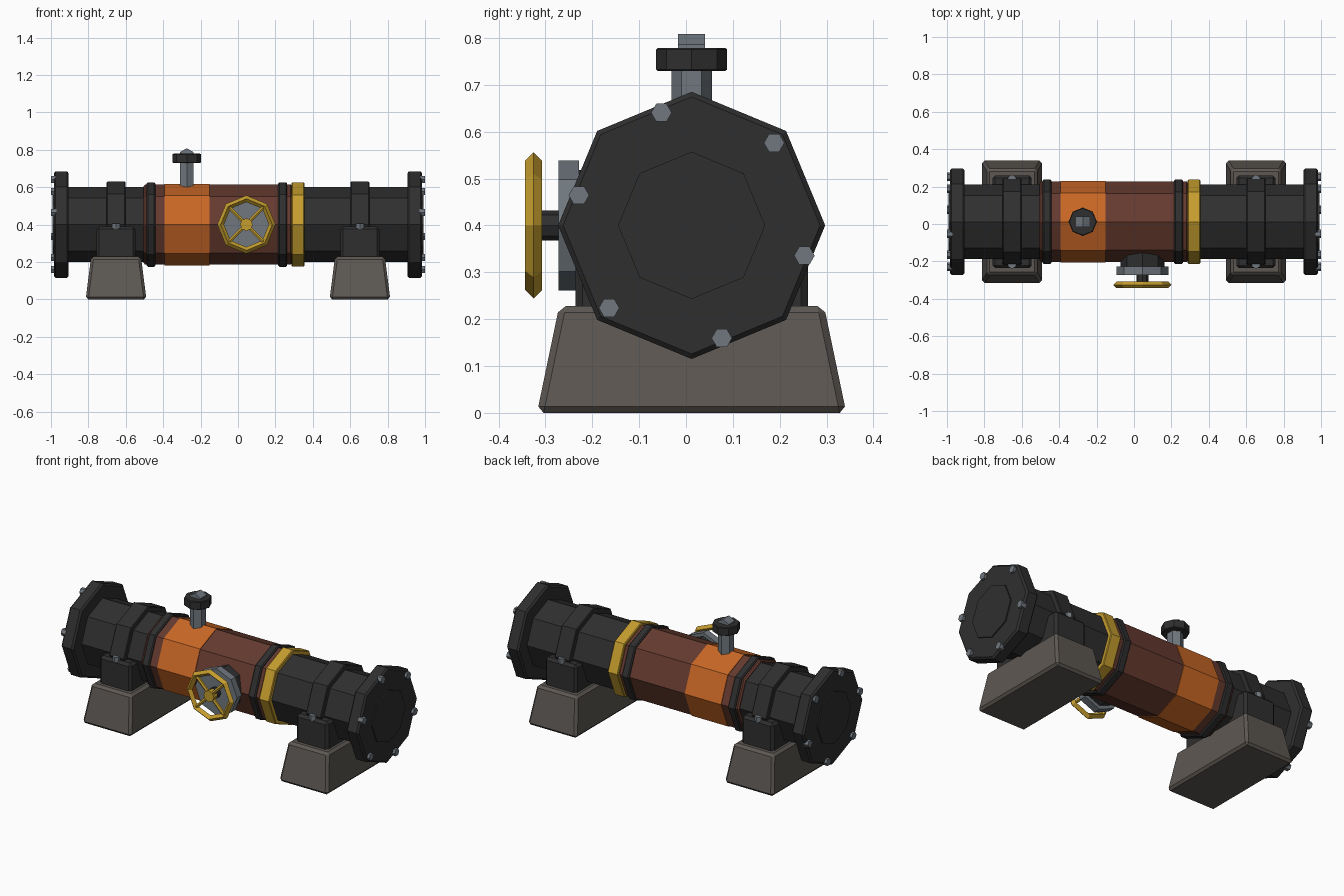
import bpy, bmesh
from math import pi, radians, cos, sin
from mathutils import Matrix, Vector

cube = bpy.data.objects.get("Cube")
if cube:
    bpy.data.objects.remove(cube, do_unlink=True)

CY, CZ = 0.012, 0.4          # pipe axis
ROT = {'X': Matrix.Rotation(pi / 2, 4, 'Y'),
       'Y': Matrix.Rotation(pi / 2, 4, 'X'),
       'Z': Matrix.Identity(4)}


def material(name, rgb):
    m = bpy.data.materials.new(name)
    m.use_nodes = True
    m.diffuse_color = (*rgb, 1)
    m.node_tree.nodes["Principled BSDF"].inputs["Base Color"].default_value = (*rgb, 1)
    return m


IRON = material("dark iron", (0.028, 0.028, 0.028))
BROWN = material("rust brown", (0.13, 0.043, 0.028))
ORANGE = material("orange paint", (0.58, 0.135, 0.018))
GOLD = material("yellow paint", (0.56, 0.34, 0.027))
STEEL = material("steel", (0.16, 0.185, 0.21))
STONE = material("concrete", (0.11, 0.097, 0.086))


def finish(name, bm, mat, bevel=0):
    bmesh.ops.recalc_face_normals(bm, faces=bm.faces)
    me = bpy.data.meshes.new(name)
    bm.to_mesh(me)
    bm.free()
    me.materials.append(mat)
    ob = bpy.data.objects.new(name, me)
    bpy.context.collection.objects.link(ob)
    if bevel:
        mod = ob.modifiers.new("Bevel", 'BEVEL')
        mod.width = bevel
        mod.segments = 1
        mod.limit_method = 'ANGLE'
        mod.angle_limit = radians(60)
    return ob


def prism(name, axis, centre, r, length, mat, sides=8, bevel=0):
    bm = bmesh.new()
    bmesh.ops.create_cone(bm, cap_ends=True, segments=sides, radius1=r, radius2=r,
                          depth=length, matrix=Matrix.Translation(centre) @ ROT[axis])
    return finish(name, bm, mat, bevel)


def ring(name, x0, x1, r, mat, bevel=0):
    """Octagonal section of the pipe between two x positions."""
    return prism(name, 'X', ((x0 + x1) / 2, CY, CZ), r, abs(x1 - x0), mat, bevel=bevel)


def block(name, centre, size, mat, top=(1, 1), bevel=0):
    """Box whose top face is scaled by the top factors."""
    bm = bmesh.new()
    bmesh.ops.create_cube(bm, size=1)
    for v in bm.verts:
        if v.co.z > 0:
            v.co.x *= top[0]
            v.co.y *= top[1]
        v.co = Vector(centre) + v.co * Vector(size)
    return finish(name, bm, mat, bevel)


# Vector * Vector is a dot product, so scale componentwise here
def block(name, centre, size, mat, top=(1, 1), bevel=0):
    bm = bmesh.new()
    bmesh.ops.create_cube(bm, size=1)
    for v in bm.verts:
        if v.co.z > 0:
            v.co.x *= top[0]
            v.co.y *= top[1]
    bmesh.ops.scale(bm, vec=size, verts=bm.verts)
    bmesh.ops.translate(bm, vec=centre, verts=bm.verts)
    return finish(name, bm, mat, bevel)


# Central tank with its painted sleeve and bands
ring("tank", -0.505, 0.29, 0.214, BROWN, 0.008)
ring("orange_sleeve", -0.393, -0.152, 0.218, ORANGE)
ring("right_band", -0.488, -0.442, 0.226, IRON, 0.006)
ring("left_band", 0.215, 0.262, 0.226, IRON, 0.006)
ring("yellow_band", 0.287, 0.355, 0.225, GOLD, 0.004)

# Mirrored ends: pipe, flange, clamp, saddle and footing
for side, s in (("right", -1), ("left", 1)):
    ring(side + "_pipe", s * 0.28, s * 0.92, 0.2, IRON)
    ring(side + "_flange", s * 0.905, s * 0.985, 0.285, IRON, 0.01)
    ring(side + "_end_disc", s * 0.97, s * 0.992, 0.157, IRON)
    for i in range(6):
        a = radians(45 + 60 * i)
        prism(f"{side}_flange_bolt_{i + 1}", 'X',
              (s * 0.985, CY + 0.249 * cos(a), CZ + 0.249 * sin(a)), 0.022, 0.03, STEEL, 6)
    x = s * 0.652
    ring(side + "_clamp", x - 0.05, x + 0.05, 0.23, IRON, 0.004)
    block(side + "_saddle", (x, CY, 0.285), (0.21, 0.496, 0.21), IRON, bevel=0.015)
    for end, t in (("front", -1), ("back", 1)):
        prism(f"{side}_{end}_clamp_bolt", 'Z', (x, CY + t * 0.228, 0.392), 0.024, 0.03, STEEL, 6)
    block(side + "_footing", (x, CY, 0.114), (0.325, 0.66, 0.228), STONE,
          top=(0.82, 0.856), bevel=0.014)

# Upper valve
VX = -0.274
prism("upper_valve_stem", 'Z', (VX, CY, 0.66), 0.043, 0.16, STEEL, 6)
prism("upper_valve_cap", 'Z', (VX, CY, 0.754), 0.076, 0.05, IRON, bevel=0.004)
prism("upper_valve_nut", 'Y', (VX, CY, 0.765), 0.043, 0.058, STEEL, 6)

# Front valve housing
WX, WY = 0.045, -0.325
prism("front_valve_collar", 'Y', (WX, -0.18, CZ), 0.118, 0.1, IRON)
prism("front_valve_housing", 'Y', (WX, -0.25, CZ), 0.139, 0.043, STEEL)
prism("front_valve_stem", 'Y', (WX, -0.28, CZ), 0.032, 0.09, IRON)

# Handwheel: octagonal rim with a diamond section, spokes and hub
bm = bmesh.new()
loops = []
for i in range(8):
    a = i * pi / 4
    loop = []
    for j in range(4):
        r = 0.138 + 0.018 * cos(j * pi / 2)
        loop.append(bm.verts.new((WX + r * cos(a), WY + 0.018 * sin(j * pi / 2),
                                  CZ + r * sin(a))))
    loops.append(loop)
for i in range(8):
    p, q = loops[i], loops[(i + 1) % 8]
    for j in range(4):
        k = (j + 1) % 4
        bm.faces.new((p[j], p[k], q[k], q[j]))
finish("handwheel_rim", bm, GOLD)
for i, angle in enumerate((45, -45)):
    bm = bmesh.new()
    bmesh.ops.create_cone(bm, cap_ends=True, segments=6, radius1=0.011, radius2=0.011,
                          depth=0.26, matrix=Matrix.Translation((WX, WY, CZ))
                          @ Matrix.Rotation(radians(angle), 4, 'Y'))
    finish(f"handwheel_spoke_{i + 1}", bm, GOLD)
prism("handwheel_hub", 'Y', (WX, WY, CZ), 0.034, 0.034, GOLD)
